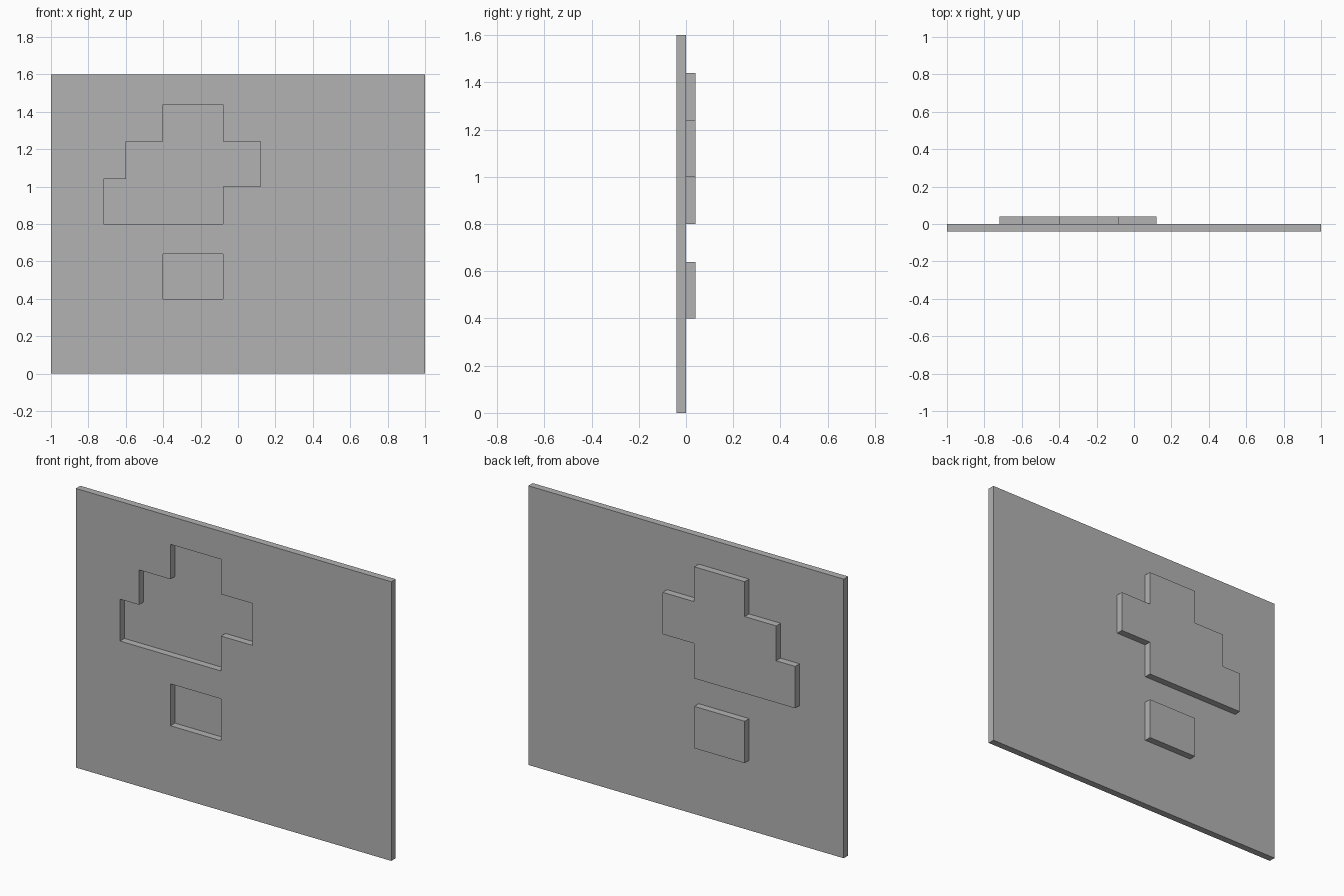
import bpy
import math

cube = bpy.data.objects.get("Cube")
if cube:
    bpy.data.objects.remove(cube, do_unlink=True)

THICKNESS = 0.04

# Single grey material
grey = bpy.data.materials.new("plain_grey")
grey.use_nodes = True
colour = (0.45, 0.45, 0.45, 1.0)
grey.diffuse_color = colour
grey.node_tree.nodes["Principled BSDF"].inputs["Base Color"].default_value = colour


def rectangle(x0, x1, z0, z1):
    return [(x0, z0), (x1, z0), (x1, z1), (x0, z1)]


def slab(name, outlines, y):
    """Flat slab centred at depth y; outlines inside the first become holes."""
    curve = bpy.data.curves.new(name + "_profile", "CURVE")
    curve.dimensions = "2D"
    curve.fill_mode = "BOTH"
    curve.extrude = THICKNESS / 2
    for points in outlines:
        spline = curve.splines.new("POLY")
        spline.points.add(len(points) - 1)
        for point, (x, z) in zip(spline.points, points):
            point.co = (x, z, 0, 1)
        spline.use_cyclic_u = True
    obj = bpy.data.objects.new(name, curve)
    bpy.context.collection.objects.link(obj)
    obj.rotation_euler.x = math.pi / 2
    obj.location.y = y
    bpy.ops.object.select_all(action="DESELECT")
    obj.select_set(True)
    bpy.context.view_layer.objects.active = obj
    bpy.ops.object.convert(target="MESH")
    obj = bpy.context.object
    obj.name = name
    obj.data.materials.clear()
    obj.data.materials.append(grey)
    bpy.ops.object.shade_flat()
    return obj


# Outlines of the stepped window and the small window below it
stepped = [(-0.72, 0.8), (-0.08, 0.8), (-0.08, 1.0), (0.12, 1.0),
           (0.12, 1.24), (-0.08, 1.24), (-0.08, 1.44), (-0.4, 1.44),
           (-0.4, 1.24), (-0.6, 1.24), (-0.6, 1.04), (-0.72, 1.04)]
small = rectangle(-0.4, -0.08, 0.4, 0.64)

# Front panel with both windows cut through
slab("panel", [rectangle(-1, 1, 0, 1.6), stepped, small], -THICKNESS / 2)

# Plates behind the windows: recess floors in front, raised blocks at the back
slab("stepped_plate", [stepped], THICKNESS / 2)
slab("small_plate", [small], THICKNESS / 2)
